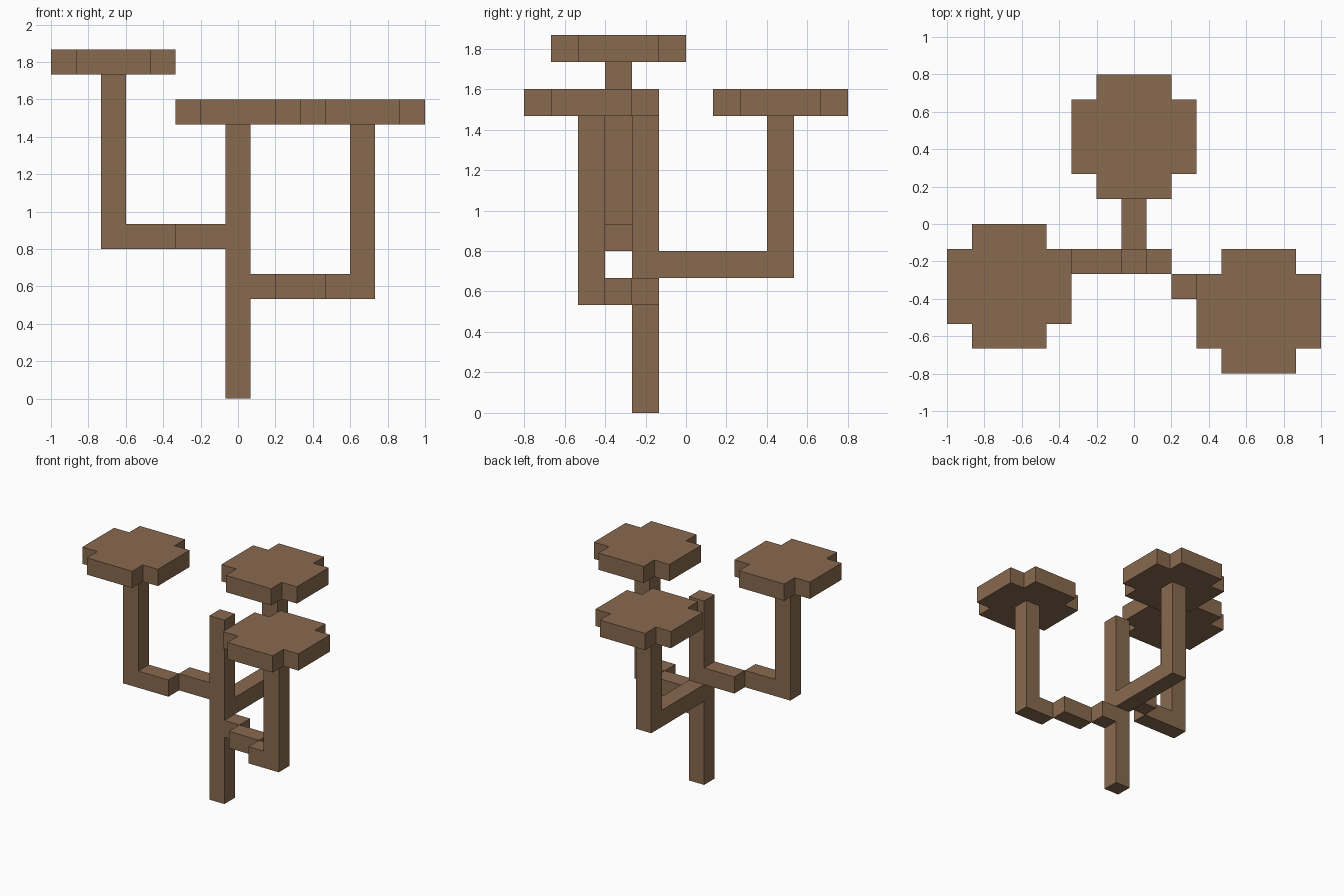
import bpy, bmesh
from mathutils import Vector

U = 2 / 15  # block size

cube = bpy.data.objects.get("Cube")
if cube:
    bpy.data.objects.remove(cube, do_unlink=True)

wood = bpy.data.materials.new("brown wood")
wood.use_nodes = True
colour = (0.25, 0.143, 0.078, 1)
wood.diffuse_color = colour
wood.node_tree.nodes["Principled BSDF"].inputs["Base Color"].default_value = colour


def prism(name, outline, depth):
    """Extrude a closed outline, given in blocks, along a depth vector."""
    bm = bmesh.new()
    face = bm.faces.new([bm.verts.new(Vector(p) * U) for p in outline])
    ext = bmesh.ops.extrude_face_region(bm, geom=[face], use_keep_orig=True)
    moved = [g for g in ext["geom"] if isinstance(g, bmesh.types.BMVert)]
    bmesh.ops.translate(bm, verts=moved, vec=Vector(depth) * U)
    bmesh.ops.recalc_face_normals(bm, faces=bm.faces)
    mesh = bpy.data.meshes.new(name)
    bm.to_mesh(mesh)
    bm.free()
    mesh.materials.append(wood)
    obj = bpy.data.objects.new(name, mesh)
    bpy.context.collection.objects.link(obj)
    return obj


def box(name, x0, x1, y0, y1, z0, z1):
    return prism(name, [(x0, y0, z0), (x1, y0, z0), (x1, y1, z0), (x0, y1, z0)],
                 (0, 0, z1 - z0))


def pad(name, x, y, z):
    """Square foliage slab with one block notched out of each corner."""
    a, b = 2.5, 1.5
    quarter = [(a, b), (b, b), (b, a)]
    outline = []
    for _ in range(4):
        outline += quarter
        quarter = [(-v, u) for u, v in quarter]
    return prism(name, [(x + u, y + v, z) for u, v in outline], (0, 0, 1))


def elbow(start, end, low, high):
    """L outline as (distance, height): a level arm that turns upwards at its end."""
    inner = end - 1 if end > start else end + 1
    return [(start, low), (end, low), (end, high), (inner, high),
            (inner, low + 1), (start, low + 1)]


# Trunk
box("trunk", -0.5, 0.5, -2, -1, 0, 11)

# Right branch, stepping forward once
box("right_arm_inner", -2.5, -0.5, -2, -1, 6, 7)
prism("right_arm_stem", [(d, -3, h) for d, h in elbow(-2.5, -5.5, 6, 13)], (0, 1, 0))
pad("right_pad", -5, -2.5, 13)

# Left branch, stepping forward twice
box("left_arm_inner", 0.5, 1.5, -2, -1, 4, 5)
box("left_arm_middle", 1.5, 3.5, -3, -2, 4, 5)
prism("left_arm_stem", [(d, -4, h) for d, h in elbow(3.5, 5.5, 4, 11)], (0, 1, 0))
pad("left_pad", 5, -3.5, 11)

# Back branch, straight
prism("back_arm_stem", [(-0.5, d, h) for d, h in elbow(-1, 4, 5, 11)], (1, 0, 0))
pad("back_pad", 0, 3.5, 11)
